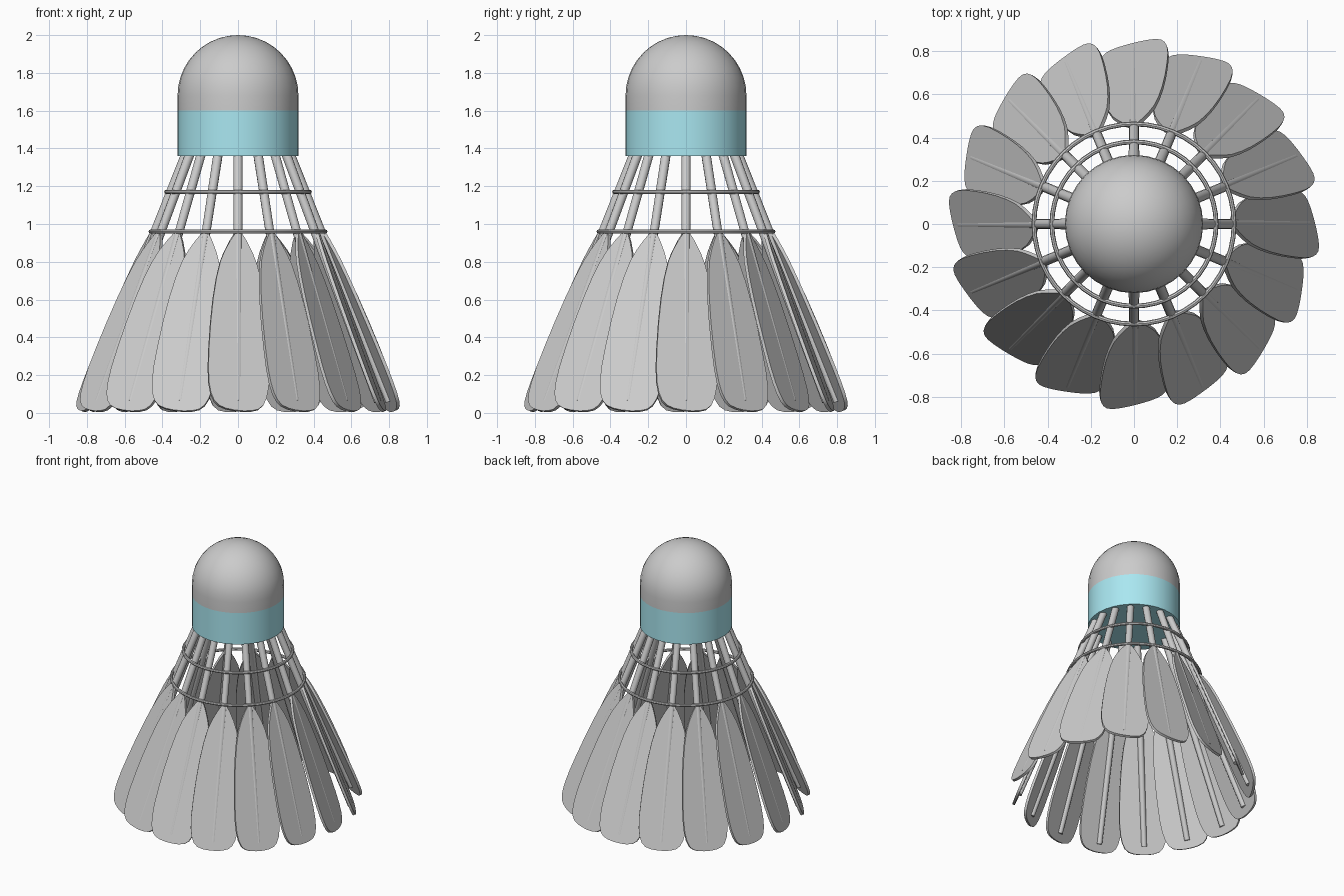
import bpy, bmesh
from math import atan, sin, cos, radians, pi
from mathutils import Vector, Matrix

if "Cube" in bpy.data.objects:
    bpy.data.objects.remove(bpy.data.objects["Cube"])

COUNT = 16
A = atan(0.4)                                   # flare of the skirt
ROOT = Vector((0.28, 0, 1.36))                  # where a quill leaves the head
DOWN = Vector((sin(A), 0, -cos(A)))             # along the quill
OUT = Vector((cos(A), 0, sin(A)))               # away from the axis


def make_object(name, mesh, angle=0.0):
    ob = bpy.data.objects.new(name, mesh)
    ob.rotation_euler.z = angle
    bpy.context.collection.objects.link(ob)
    return ob


def to_mesh(bm, name):
    bmesh.ops.recalc_face_normals(bm, faces=bm.faces)
    mesh = bpy.data.meshes.new(name)
    bm.to_mesh(mesh)
    bm.free()
    return mesh


def smooth(ob, angle=35):
    bpy.ops.object.select_all(action='DESELECT')
    ob.select_set(True)
    bpy.context.view_layer.objects.active = ob
    bpy.ops.object.shade_smooth_by_angle(angle=radians(angle))


def lathe(name, profile, closed=False, steps=32):
    """Spin an (r, z) profile round the z axis."""
    bm = bmesh.new()
    vs = [bm.verts.new((r, 0, z)) for r, z in profile]
    pairs = list(zip(vs, vs[1:])) + ([(vs[-1], vs[0])] if closed else [])
    es = [bm.edges.new(p) for p in pairs]
    bmesh.ops.spin(bm, geom=vs + es, cent=(0, 0, 0), axis=(0, 0, 1),
                   angle=2 * pi, steps=steps, use_merge=True)
    bmesh.ops.remove_doubles(bm, verts=bm.verts, dist=1e-5)
    ob = make_object(name, to_mesh(bm, name))
    smooth(ob)
    return ob


# Cork head: short cylinder with a hemispherical nose
dome = [(0.32 * cos(i * pi / 20), 1.68 + 0.32 * sin(i * pi / 20)) for i in range(10)]
lathe("cork_head", [(0.32, 1.6)] + dome + [(0, 2.0)])

# Coloured band with closed underside
band = lathe("head_band", [(0, 1.36), (0.32, 1.36), (0.32, 1.6)])
mat = bpy.data.materials.new("band_teal")
mat.diffuse_color = (0.40, 0.80, 0.88, 1)
mat.use_nodes = True
mat.node_tree.nodes["Principled BSDF"].inputs["Base Color"].default_value = mat.diffuse_color
band.data.materials.append(mat)

# Binding rings resting on the outside of the quills
for name, r, z in (("upper_ring", 0.38, 1.17), ("lower_ring", 0.463, 0.96)):
    section = [(r + 0.011 * cos(i * pi / 4), z + 0.011 * sin(i * pi / 4)) for i in range(8)]
    lathe(name, section, closed=True, steps=48).data.shade_smooth()

# Quill: slightly tapered rod
start, end = -0.02, 1.30 / cos(A)
bm = bmesh.new()
rot = DOWN.to_track_quat('Z', 'Y').to_matrix().to_4x4()
bmesh.ops.create_cone(bm, cap_ends=True, segments=12, radius1=0.025, radius2=0.0195,
                      depth=end - start,
                      matrix=Matrix.Translation(ROOT + DOWN * (start + end) / 2) @ rot)
quill = to_mesh(bm, "quill")

# Feather vane: half outline as (half width, height), mirrored, twisted and thickened
HALF = [(0.018, 0.945), (0.045, 0.905), (0.075, 0.85), (0.1, 0.79), (0.122, 0.70),
        (0.14, 0.59), (0.154, 0.46), (0.163, 0.33), (0.167, 0.22), (0.163, 0.14),
        (0.152, 0.085), (0.134, 0.047), (0.108, 0.024), (0.07, 0.012), (0.025, 0.007)]
TWIST = radians(15)
across = Vector((0, cos(TWIST), 0)) - OUT * sin(TWIST)
normal = OUT * cos(TWIST) + Vector((0, sin(TWIST), 0))
bm = bmesh.new()
outline = HALF + [(-w, z) for w, z in reversed(HALF)]
verts = [bm.verts.new(ROOT + DOWN * ((ROOT.z - z) / cos(A)) + across * w) for w, z in outline]
face = bm.faces.new(verts)
ext = bmesh.ops.extrude_face_region(bm, geom=[face], use_keep_orig=True)
bmesh.ops.translate(bm, verts=[g for g in ext["geom"] if isinstance(g, bmesh.types.BMVert)],
                    vec=normal * 0.018)
vane = to_mesh(bm, "feather")

# Repeat quill and feather round the skirt
for i in range(COUNT):
    angle = 2 * pi * i / COUNT
    q = make_object(f"quill_{i + 1:02d}", quill, angle)
    f = make_object(f"feather_{i + 1:02d}", vane, angle)
    if i == 0:
        smooth(q)
        smooth(f)
